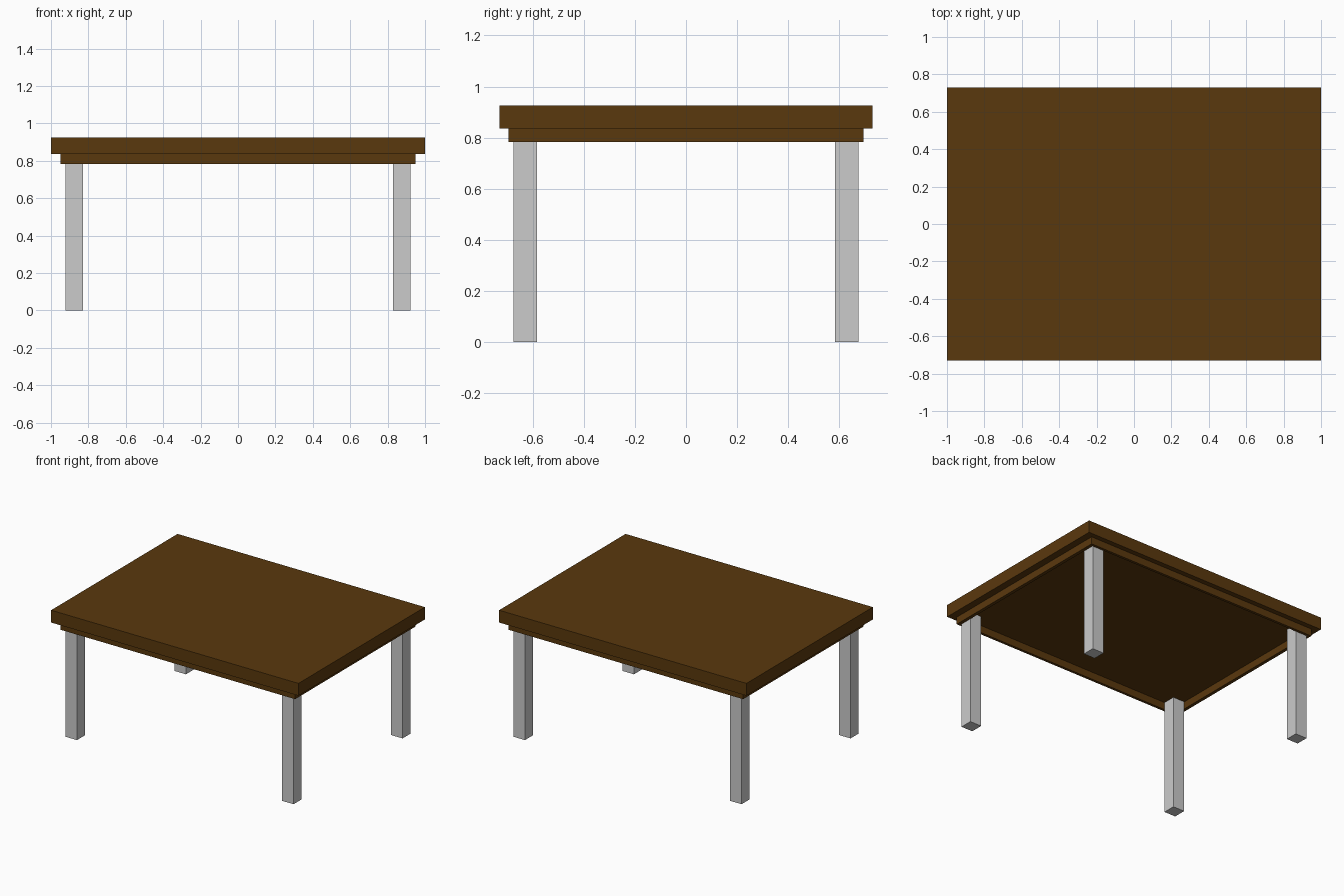
import bpy
import bmesh

if "Cube" in bpy.data.objects:
    bpy.data.objects.remove(bpy.data.objects["Cube"])

TOP_Z, UNDER_Z, APRON_Z = 0.925, 0.835, 0.782
wood = bpy.data.materials.new("dark_wood")
wood.diffuse_color = (0.102, 0.04, 0.004, 1)
wood.use_nodes = True
wood.node_tree.nodes["Principled BSDF"].inputs["Base Color"].default_value = wood.diffuse_color


def add_object(name, bm, material=None):
    bmesh.ops.recalc_face_normals(bm, faces=bm.faces)
    mesh = bpy.data.meshes.new(name)
    bm.to_mesh(mesh)
    bm.free()
    if material:
        mesh.materials.append(material)
    obj = bpy.data.objects.new(name, mesh)
    bpy.context.collection.objects.link(obj)
    return obj


def box(name, lo, hi, material=None):
    bm = bmesh.new()
    bmesh.ops.create_cube(bm, size=1)
    for v in bm.verts:
        v.co = [(a + b) / 2 + c * (b - a) for a, b, c in zip(lo, hi, v.co)]
    return add_object(name, bm, material)


def frame(name, outer, inner, z0, z1, material=None):
    # Rectangular profile swept round four mitred corners
    bm = bmesh.new()
    profile = [(outer, z0), (outer, z1), (inner, z1), (inner, z0)]
    rings = [[bm.verts.new((sx * half[0], sy * half[1], z)) for half, z in profile]
             for sx, sy in ((-1, -1), (1, -1), (1, 1), (-1, 1))]
    for i in range(4):
        a, b = rings[i], rings[(i + 1) % 4]
        for j in range(4):
            k = (j + 1) % 4
            bm.faces.new((a[j], b[j], b[k], a[k]))
    return add_object(name, bm, material)


# Tabletop slab
box("tabletop", (-1, -0.73, UNDER_Z), (1, 0.73, TOP_Z), wood)

# Thin open apron below the top
frame("apron", (0.948, 0.694), (0.924, 0.675), APRON_Z, UNDER_Z, wood)

# Square legs tucked into the apron corners
for side, sx in (("left", -1), ("right", 1)):
    for end, sy in (("front", -1), ("back", 1)):
        xs = sorted((sx * 0.83, sx * 0.922))
        ys = sorted((sy * 0.584, sy * 0.675))
        box(f"{end}_{side}_leg", (xs[0], ys[0], 0), (xs[1], ys[1], UNDER_Z))
